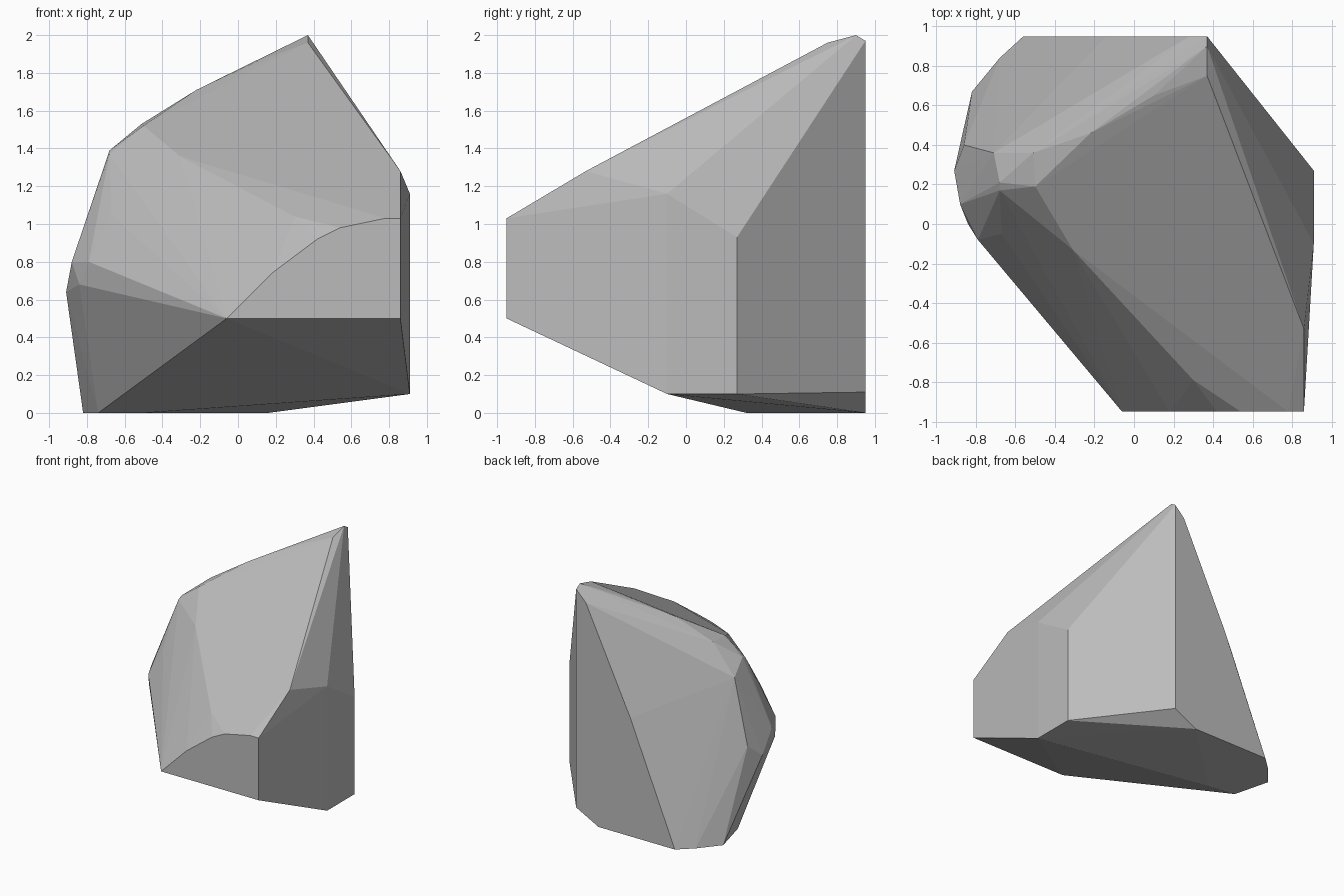
import bpy, bmesh

if "Cube" in bpy.data.objects:
    bpy.data.objects.remove(bpy.data.objects["Cube"])

# Flat front cut, at y = -0.95 (x, z)
front = [(-0.06, 0.5), (0.86, 0.5), (0.86, 1.03), (0.78, 1.03),
         (0.54, 0.98), (0.42, 0.92), (0.18, 0.74)]
# Flat back cut, at y = 0.95 (x, z)
back = [(0.37, 1.97), (0.37, 0.11), (0.28, 1.88), (-0.14, 1.01)]
# Resting face, at z = 0 (x, y)
base = [(0.16, 0.95), (-0.56, 0.95), (-0.68, 0.84), (-0.82, 0.67),
        (-0.74, 0.36), (-0.5, 0.32)]
# Right cut, at x = 0.91 (y, z)
right = [(-0.1, 1.16), (0.27, 0.93), (0.27, 0.1), (-0.1, 0.1)]
# Peak, ridge and rounded left shoulder (x, y, z)
shoulder = [(0.37, 0.9, 2.0), (0.37, 0.75, 1.96), (0.1, 0.65, 1.86),
            (-0.22, 0.46, 1.71), (-0.51, 0.36, 1.53), (-0.5, 0.19, 1.52),
            (-0.68, 0.21, 1.39), (-0.68, 0.17, 1.37), (-0.71, 0.36, 1.28),
            (0.86, -0.53, 1.28), (-0.31, -0.13, 1.36), (0.0, -0.45, 1.2),
            (0.3, -0.79, 1.04), (-0.67, -0.05, 1.05), (-0.79, -0.08, 0.8),
            (-0.84, 0.0, 0.68), (-0.88, 0.1, 0.8), (-0.91, 0.27, 0.64),
            (-0.86, 0.4, 0.75)]

points = ([(x, -0.95, z) for x, z in front] + [(x, 0.95, z) for x, z in back]
          + [(x, y, 0) for x, y in base] + [(0.91, y, z) for y, z in right]
          + shoulder)

# The boulder is the convex hull of its cuts
bm = bmesh.new()
for p in points:
    bm.verts.new(p)
hull = bmesh.ops.convex_hull(bm, input=bm.verts[:])
loose = {v for v in hull["geom_interior"] + hull["geom_unused"]
         if isinstance(v, bmesh.types.BMVert)}
bmesh.ops.delete(bm, geom=list(loose), context='VERTS')
bmesh.ops.dissolve_limit(bm, angle_limit=0.02, verts=bm.verts[:], edges=bm.edges[:])
bmesh.ops.recalc_face_normals(bm, faces=bm.faces[:])

mesh = bpy.data.meshes.new("boulder")
bm.to_mesh(mesh)
bm.free()
stone = bpy.data.materials.new("stone_grey")
stone.diffuse_color = (0.5, 0.5, 0.5, 1)
stone.use_nodes = True
stone.node_tree.nodes["Principled BSDF"].inputs["Base Color"].default_value = stone.diffuse_color
mesh.materials.append(stone)
bpy.context.collection.objects.link(bpy.data.objects.new("boulder", mesh))
